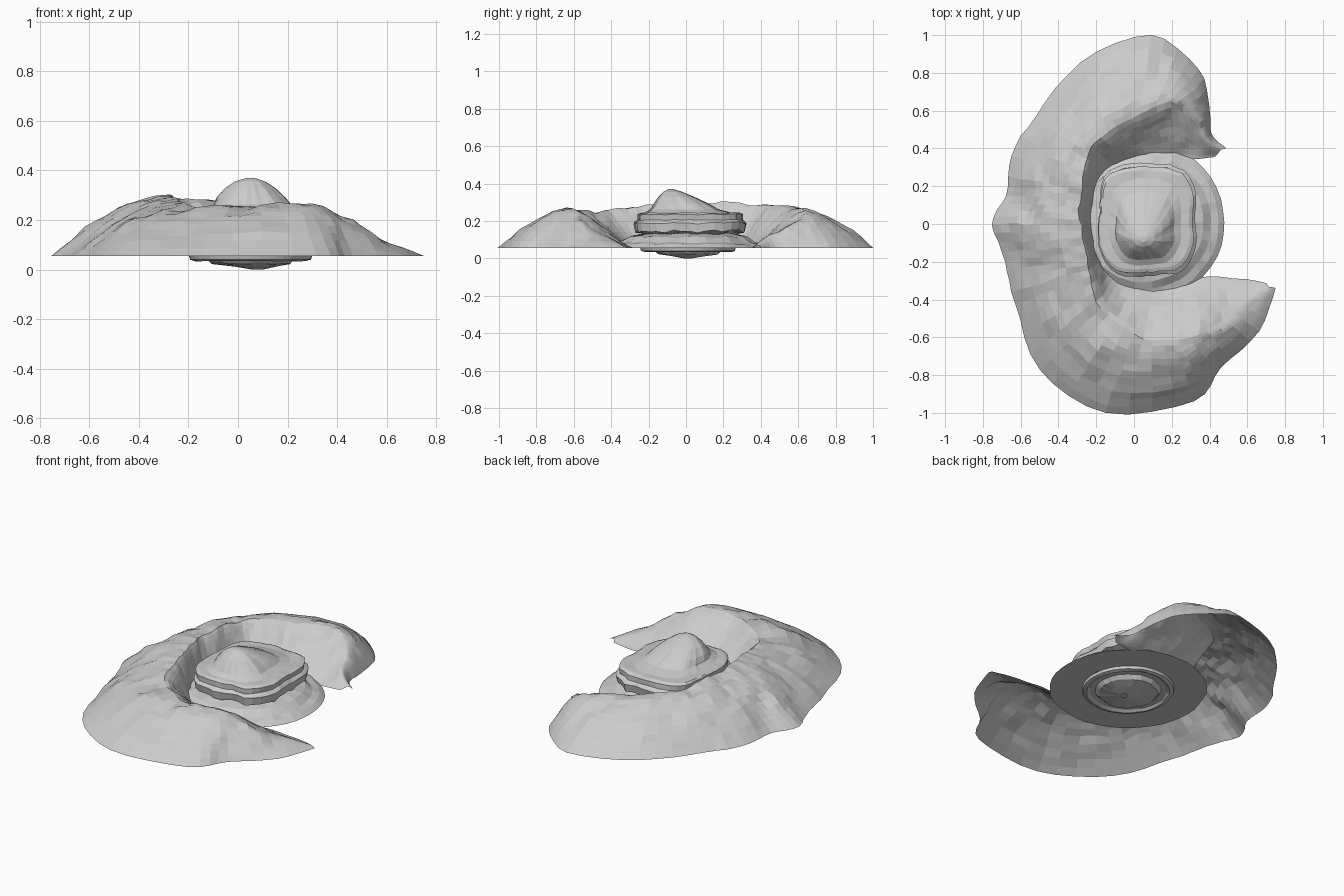
import bpy, bmesh, math
from mathutils import Vector, noise

BASE = 0.055  # level of the hill foot


def rough(x, y, z, freq=7.0):
    p = Vector((x * freq, y * freq, z * freq + 3.1))
    return noise.noise(p) + 0.6 * noise.noise(p * 2.7)


def grid_object(name, rows, closed=False, cap=False):
    """Skin a list of equally long point rows with quads."""
    bm = bmesh.new()
    vs = [[bm.verts.new(p) for p in row] for row in rows]
    n = len(rows[0])
    for a, b in zip(vs, vs[1:]):
        for j in range(n if closed else n - 1):
            k = (j + 1) % n
            bm.faces.new((a[j], a[k], b[k], b[j]))
    if cap:
        bm.faces.new(vs[0])
        bm.faces.new(vs[-1])
    bmesh.ops.recalc_face_normals(bm, faces=bm.faces)
    if not closed and sum(f.normal.z for f in bm.faces) < 0:
        bmesh.ops.reverse_faces(bm, faces=bm.faces)
    me = bpy.data.meshes.new(name)
    bm.to_mesh(me)
    bm.free()
    ob = bpy.data.objects.new(name, me)
    bpy.context.collection.objects.link(ob)
    return ob


def spline(p0, p1, p2, p3, t):
    return [0.5 * (2 * b + (c - a) * t + (2 * a - 5 * b + 4 * c - d) * t * t
                   + (3 * b - a - 3 * c + d) * t ** 3)
            for a, b, c, d in zip(p0, p1, p2, p3)]


# Crescent hill: outer foot x y, ridge x y z, inner foot x y
sections = [
    (0.49, 0.40, 0.46, 0.395, 0.07, 0.43, 0.36),
    (0.41, 0.48, 0.38, 0.44, 0.12, 0.37, 0.35),
    (0.40, 0.62, 0.32, 0.56, 0.18, 0.31, 0.345),
    (0.34, 0.82, 0.20, 0.64, 0.245, 0.22, 0.34),
    (0.09, 1.00, 0.03, 0.58, 0.265, 0.10, 0.33),
    (-0.28, 0.86, -0.14, 0.49, 0.28, 0.0, 0.31),
    (-0.52, 0.57, -0.24, 0.37, 0.285, -0.11, 0.27),
    (-0.65, 0.36, -0.27, 0.25, 0.295, -0.18, 0.18),
    (-0.68, 0.15, -0.28, 0.12, 0.30, -0.20, 0.09),
    (-0.75, 0.00, -0.28, -0.01, 0.30, -0.20, 0.00),
    (-0.68, -0.20, -0.26, -0.15, 0.29, -0.19, -0.10),
    (-0.63, -0.42, -0.24, -0.28, 0.27, -0.14, -0.20),
    (-0.50, -0.77, -0.18, -0.45, 0.255, -0.05, -0.27),
    (-0.15, -1.00, 0.00, -0.58, 0.255, 0.08, -0.285),
    (0.32, -0.94, 0.20, -0.62, 0.265, 0.20, -0.285),
    (0.46, -0.76, 0.34, -0.58, 0.255, 0.33, -0.28),
    (0.66, -0.57, 0.52, -0.47, 0.14, 0.47, -0.28),
    (0.75, -0.34, 0.71, -0.33, 0.065, 0.70, -0.31),
]
STEPS, OUT, INN = 4, 11, 9
padded = [sections[0]] + sections + [sections[-1]]
rows = []
for i in range(len(sections) - 1):
    for s in range(STEPS + (i == len(sections) - 2)):
        ox, oy, rx, ry, rz, ix, iy = spline(*padded[i:i + 4], s / STEPS)
        row = []
        for k in range(OUT + INN + 1):
            if k <= OUT:
                t = k / OUT
                x, y = ox + (rx - ox) * t, oy + (ry - oy) * t
                h = math.sin(t * math.pi / 2) ** 0.95
            else:
                t = (k - OUT) / INN
                x, y = rx + (ix - rx) * t, ry + (iy - ry) * t
                h = 0.5 * (0.5 + 0.5 * math.cos(t * math.pi)) + 0.5 * (1 - t)
            lift = (rz - BASE) * h
            w = min(1, lift / 0.1)
            e = max(w, 0.5)
            row.append((x + 0.016 * e * rough(x, y, 5), y + 0.016 * e * rough(x, y, 9),
                        BASE + max(0, lift + 0.02 * w * rough(x, y, 0))))
        rows.append(row)
grid_object("crescent_hill", rows)

SEG = 44


def ring(cx, cy, rx, ry, z, power=2.0, jag=0.0, bump=0.0):
    pts = []
    for j in range(SEG):
        a = 2 * math.pi * j / SEG
        c, s = math.cos(a), math.sin(a)
        d = (abs(c) ** power + abs(s) ** power) ** (-1 / power)
        q = 1 + jag * rough(c, s, z, 2.5)
        pts.append((cx + rx * d * c * q, cy + ry * d * s * q,
                    z + bump * rough(c * rx * 3, s * ry * 3, 1, 4)))
    return pts


# Floor around the central rock: flat underside, slope rising to the rock
floor_rings = [ring(0.05, 0.01, r, r, z, jag=j, bump=b)
               for r, z, j, b in ((0.25, 0.055, 0, 0), (0.43, 0.055, 0.02, 0),
                                  (0.40, 0.075, 0.02, 0.006), (0.36, 0.085, 0.02, 0.012),
                                  (0.32, 0.115, 0.02, 0.012), (0.25, 0.13, 0.02, 0.01),
                                  (0.19, 0.135, 0.02, 0.01))]
grid_object("floor_ring", floor_rings, closed=True)

# Rounded rocky underside
under = [
    ring(0.08, 0.01, 0.02, 0.02, 0.0),
    ring(0.07, 0.01, 0.09, 0.09, 0.013, jag=0.1, bump=0.004),
    ring(0.05, 0.01, 0.16, 0.16, 0.024, jag=0.06, bump=0.005),
    ring(0.05, 0.01, 0.18, 0.18, 0.045, jag=0.04),
    ring(0.05, 0.01, 0.21, 0.21, 0.045, jag=0.03),
    ring(0.05, 0.01, 0.225, 0.23, 0.034, jag=0.03, bump=0.003),
    ring(0.05, 0.01, 0.245, 0.25, 0.04, jag=0.02),
    ring(0.05, 0.01, 0.25, 0.255, 0.056, jag=0.02),
]
grid_object("rock_underside", under, closed=True)

# Central rock: overhanging layered slab with a small peak
rock = [
    ring(0.06, 0.02, 0.18, 0.20, 0.12, 3, 0.06, 0.01),
    ring(0.06, 0.02, 0.22, 0.25, 0.135, 3, 0.07, 0.02),
    ring(0.07, 0.02, 0.255, 0.29, 0.145, 3.5, 0.05, 0.02),
    ring(0.07, 0.02, 0.26, 0.30, 0.19, 3.5, 0.05, 0.012),
    ring(0.065, 0.02, 0.245, 0.28, 0.205, 3.5, 0.05, 0.008),
    ring(0.065, 0.02, 0.25, 0.28, 0.235, 3.5, 0.05, 0.008),
    ring(0.06, 0.02, 0.235, 0.26, 0.243, 3.5, 0.04, 0.006),
    ring(0.06, 0.01, 0.19, 0.23, 0.245, 3, 0.04),
    ring(0.06, -0.01, 0.155, 0.18, 0.262, 3, 0.05),
    ring(0.055, -0.025, 0.135, 0.145, 0.292, 2.5, 0.07),
    ring(0.052, -0.05, 0.10, 0.095, 0.328, 2.3, 0.07),
    ring(0.05, -0.07, 0.06, 0.05, 0.356, 2, 0.05),
    ring(0.05, -0.08, 0.015, 0.015, 0.37),
]
grid_object("central_rock", rock, closed=True, cap=True)
